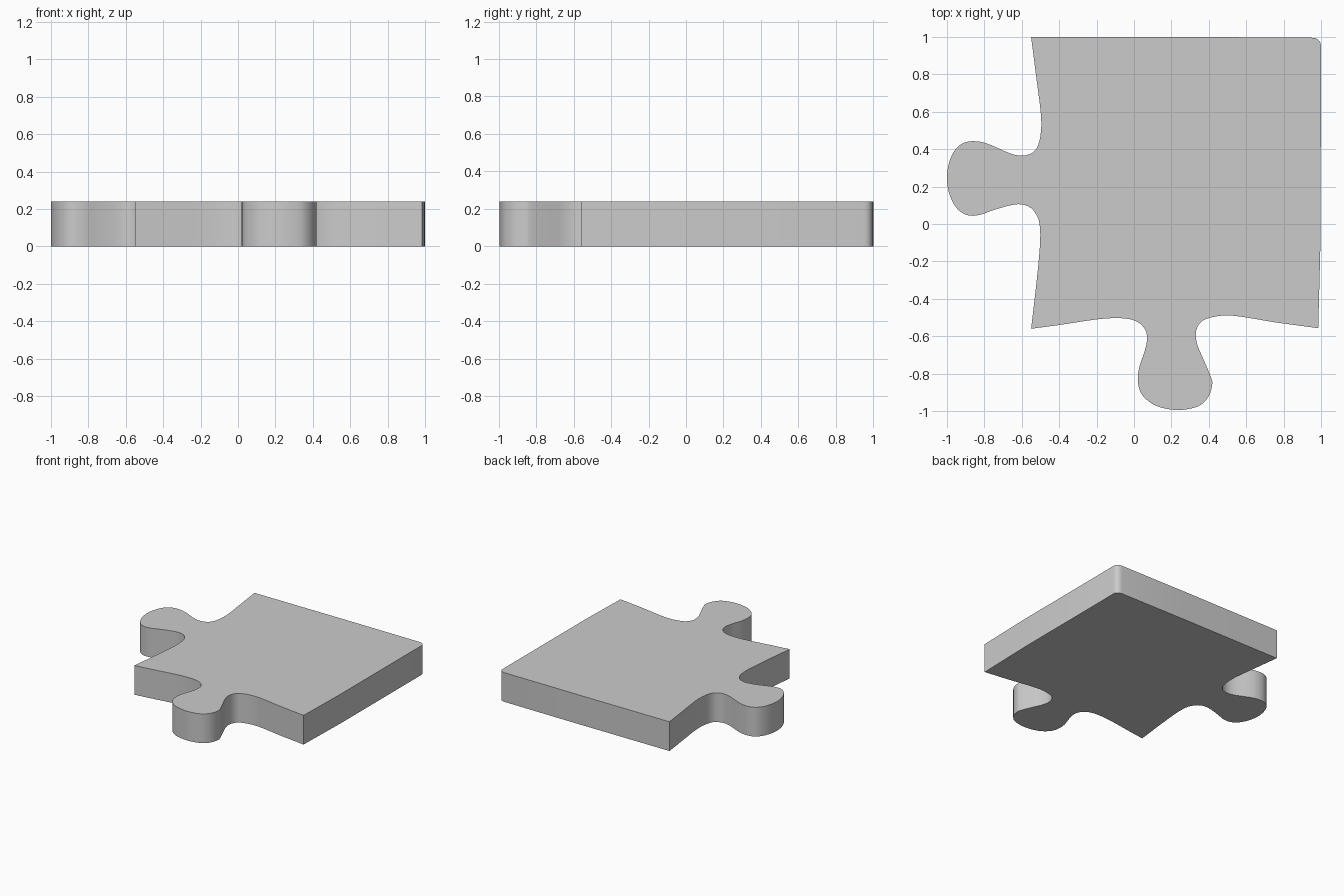
import bpy, bmesh
from mathutils import Vector

if "Cube" in bpy.data.objects:
    bpy.data.objects.remove(bpy.data.objects["Cube"])

HEIGHT = 0.24

def smooth_path(pts, steps=3):
    """Catmull-Rom curve through the points, without the final point."""
    p = [Vector(q) for q in pts]
    p = [2 * p[0] - p[1]] + p + [2 * p[-1] - p[-2]]
    out = []
    for a, b, c, d in zip(p, p[1:], p[2:], p[3:]):
        for i in range(steps):
            t = i / steps
            out.append(0.5 * (2 * b + (c - a) * t + (2 * a - 5 * b + 4 * c - d) * t ** 2
                              + (3 * b - a - 3 * c + d) * t ** 3))
    return out

# Left edge with its knob, top to bottom
left_edge = [(-.55, 1), (-.522, .78), (-.499, .6), (-.497, .5), (-.513, .42), (-.545, .38),
             (-.6, .365), (-.665, .378), (-.76, .42), (-.825, .44), (-.89, .44), (-.94, .415),
             (-.975, .365), (-.995, .3), (-1, .24), (-.99, .17), (-.965, .11), (-.93, .067),
             (-.88, .045), (-.82, .05), (-.75, .075), (-.66, .1), (-.6, .105), (-.55, .085),
             (-.52, .045), (-.505, 0), (-.502, -.1), (-.52, -.3), (-.55, -.56)]

# Bottom edge with its knob, left to right
bottom_edge = [(-.55, -.56), (-.4, -.54), (-.2, -.51), (-.08, -.503), (0, -.515), (.05, -.55),
               (.07, -.6), (.06, -.67), (.03, -.76), (.02, -.83), (.035, -.9), (.08, -.95),
               (.14, -.98), (.23, -.995), (.31, -.985), (.36, -.965), (.4, -.92), (.418, -.86),
               (.412, -.82), (.37, -.72), (.34, -.65), (.33, -.59), (.345, -.54), (.385, -.508),
               (.47, -.49), (.57, -.495), (.75, -.525), (.985, -.557)]

# Straight sides meeting in a small rounded corner
corner = [(.985, -.557), (.997, -.1), (1, .95), (.997, .97), (.985, .985), (.97, .993),
          (.95, .996), (.32, 1)]

outline = smooth_path(left_edge) + smooth_path(bottom_edge) + [Vector(c) for c in corner]

# Extrude the outline into the slab
bm = bmesh.new()
face = bm.faces.new([bm.verts.new((p.x, p.y, 0)) for p in outline])
top = bmesh.ops.extrude_face_region(bm, geom=[face])["geom"]
bmesh.ops.translate(bm, vec=(0, 0, HEIGHT),
                    verts=[g for g in top if isinstance(g, bmesh.types.BMVert)])
bmesh.ops.recalc_face_normals(bm, faces=bm.faces)
mesh = bpy.data.meshes.new("puzzle_piece")
bm.to_mesh(mesh)
bm.free()
piece = bpy.data.objects.new("puzzle_piece", mesh)
bpy.context.collection.objects.link(piece)

# Smooth walls, sharp rims and corners
bpy.context.view_layer.objects.active = piece
piece.select_set(True)
bpy.ops.object.shade_smooth_by_angle(angle=0.6)
